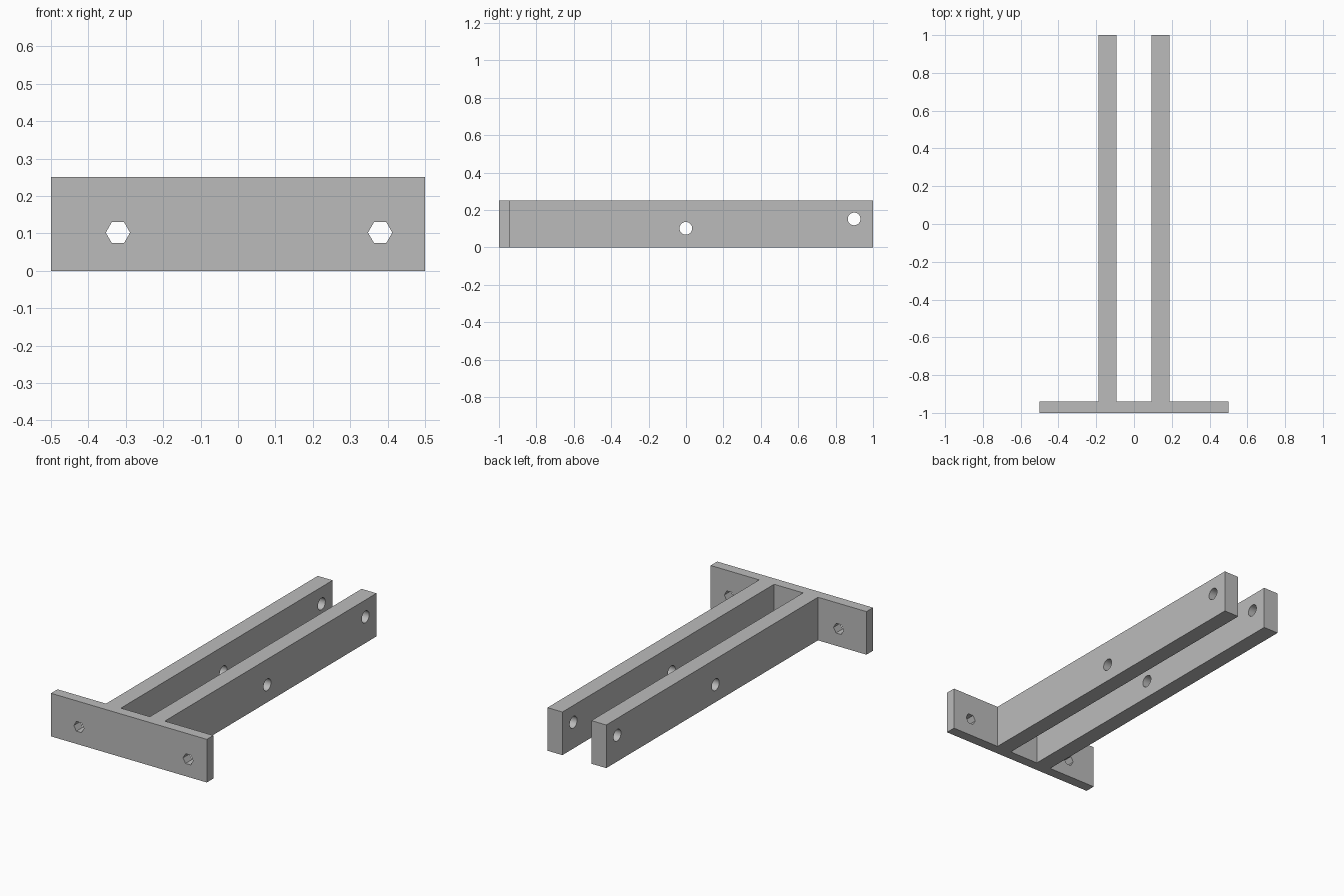
import bpy
import bmesh
from math import pi
from mathutils import Matrix, Vector

cube = bpy.data.objects.get("Cube")
if cube:
    bpy.data.objects.remove(cube, do_unlink=True)

HEIGHT = 0.25
FRONT, PLATE_BACK, ARM_END = -1.0, -0.94, 1.0
PLATE_HALF, ARM_OUT, ARM_IN = 0.5, 0.1885, 0.093

# Single plain grey
grey = bpy.data.materials.new("plain grey")
grey.use_nodes = True
colour = (0.5, 0.5, 0.5, 1)
grey.diffuse_color = colour
grey.node_tree.nodes["Principled BSDF"].inputs["Base Color"].default_value = colour


def add_object(name, bm):
    bmesh.ops.recalc_face_normals(bm, faces=bm.faces)
    mesh = bpy.data.meshes.new(name)
    bm.to_mesh(mesh)
    bm.free()
    mesh.materials.append(grey)
    obj = bpy.data.objects.new(name, mesh)
    bpy.context.collection.objects.link(obj)
    return obj


def hole_cutter(name, centre, axis, radius, sides, depth, spin=0):
    bm = bmesh.new()
    turn = Vector(axis).to_track_quat("Z", "Y").to_matrix().to_4x4()
    bmesh.ops.create_cone(
        bm, cap_ends=True, segments=sides, radius1=radius, radius2=radius, depth=depth,
        matrix=Matrix.Translation(centre) @ turn @ Matrix.Rotation(spin, 4, "Z"))
    obj = add_object(name, bm)
    obj.hide_render = True
    return obj


# Bracket body: mounting plate and two arms as one extruded outline
right_half = [(PLATE_HALF, FRONT), (PLATE_HALF, PLATE_BACK), (ARM_OUT, PLATE_BACK),
              (ARM_OUT, ARM_END), (ARM_IN, ARM_END), (ARM_IN, PLATE_BACK)]
outline = right_half + [(-x, y) for x, y in reversed(right_half)]
bm = bmesh.new()
base = bm.faces.new([bm.verts.new((x, y, 0)) for x, y in outline])
top = bmesh.ops.extrude_face_region(bm, geom=[base])["geom"]
bmesh.ops.translate(bm, vec=(0, 0, HEIGHT),
                    verts=[v for v in top if isinstance(v, bmesh.types.BMVert)])
bracket = add_object("shelf_bracket", bm)

# Hexagonal screw holes through the plate, round pin holes through both arms
cutters = [hole_cutter("screw_hole", (x, FRONT, 0.102), (0, 1, 0), 0.0325, 6, 0.3, pi / 6)
           for x in (-0.321, 0.38)]
cutters += [hole_cutter("pin_hole", (0, y, z), (1, 0, 0), 0.034, 32, 0.6)
            for y, z in ((-0.001, 0.102), (0.899, 0.152))]

bpy.ops.object.select_all(action="DESELECT")
bpy.context.view_layer.objects.active = bracket
bracket.select_set(True)
for cutter in cutters:
    cut = bracket.modifiers.new(cutter.name, "BOOLEAN")
    cut.operation = "DIFFERENCE"
    cut.solver = "EXACT"
    cut.object = cutter
    bpy.ops.object.modifier_apply(modifier=cut.name)
    bpy.data.objects.remove(cutter, do_unlink=True)

bpy.ops.object.shade_smooth_by_angle(angle=pi / 6)
